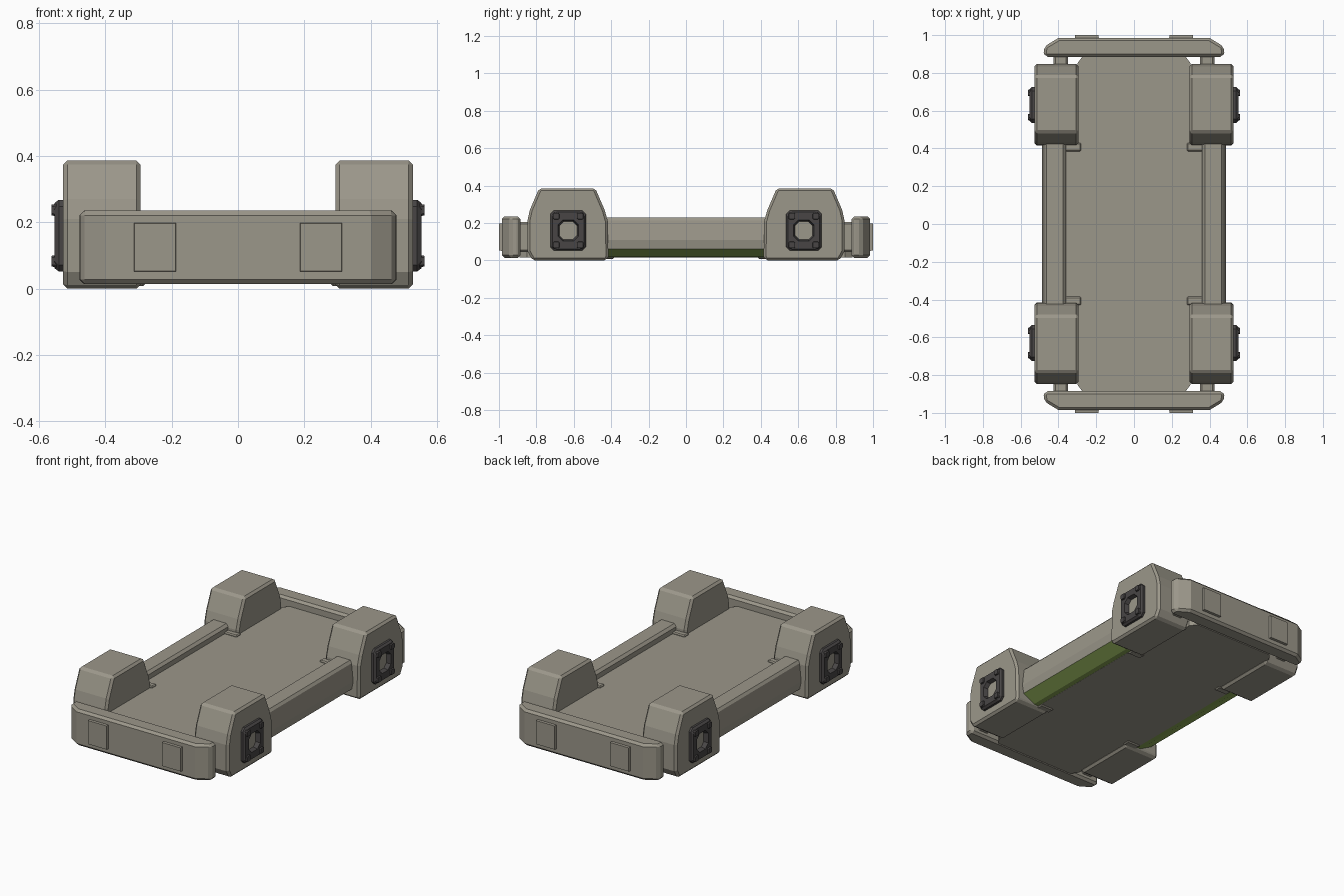
import bpy, bmesh, math
from mathutils import Vector

if "Cube" in bpy.data.objects:
    bpy.data.objects.remove(bpy.data.objects["Cube"])


def material(name, rgb):
    m = bpy.data.materials.new(name)
    m.diffuse_color = (*rgb, 1)
    m.use_nodes = True
    m.node_tree.nodes["Principled BSDF"].inputs["Base Color"].default_value = m.diffuse_color
    return m


HULL = material("warm grey hull", (0.33, 0.31, 0.255))
DARK = material("dark hub", (0.065, 0.06, 0.06))
GREEN = material("green glow", (0.25, 0.38, 0.09))


def finish(name, bm, mat, bevel=0.0):
    bmesh.ops.recalc_face_normals(bm, faces=bm.faces[:])
    me = bpy.data.meshes.new(name)
    bm.to_mesh(me)
    bm.free()
    ob = bpy.data.objects.new(name, me)
    bpy.context.collection.objects.link(ob)
    me.materials.append(mat)
    if bevel:
        b = ob.modifiers.new("bevel", 'BEVEL')
        b.width, b.segments, b.limit_method = bevel, 1, 'ANGLE'
        b.angle_limit = math.radians(35)
    return ob


def prism(name, pts, axis, a, b, mat, bevel=0.0, inset=0.0):
    """Extrude a 2D profile along an axis; inset shrinks the far end."""
    place = {'x': lambda u, v, w: (w, u, v),
             'y': lambda u, v, w: (u, w, v),
             'z': lambda u, v, w: (u, v, w)}[axis]
    cu = (min(p[0] for p in pts) + max(p[0] for p in pts)) / 2
    cv = (min(p[1] for p in pts) + max(p[1] for p in pts)) / 2
    bm = bmesh.new()
    lo = [bm.verts.new(place(u, v, a)) for u, v in pts]
    hi = [bm.verts.new(place(cu + (u - cu) * (1 - inset), cv + (v - cv) * (1 - inset), b))
          for u, v in pts]
    n = len(pts)
    bm.faces.new(lo)
    bm.faces.new(hi)
    for i in range(n):
        j = (i + 1) % n
        bm.faces.new((lo[i], lo[j], hi[j], hi[i]))
    return finish(name, bm, mat, bevel)


def rect(u0, u1, v0, v1):
    return [(u0, v0), (u1, v0), (u1, v1), (u0, v1)]


def cut_square(cy, cz, hy, hz, c):
    """Rectangle with clipped corners, eight points."""
    q = [(hy, -hz + c), (hy, hz - c), (hy - c, hz), (-hy + c, hz),
         (-hy, hz - c), (-hy, -hz + c), (-hy + c, -hz), (hy - c, -hz)]
    return [(cy + u, cz + v) for u, v in q]


# Deck: narrow between the pods, wide in the middle
half = [(0.27, -0.89), (0.30, -0.85), (0.30, -0.42), (0.37, -0.40),
        (0.37, 0.40), (0.30, 0.42), (0.30, 0.85), (0.27, 0.89)]
prism("deck", half + [(-x, y) for x, y in reversed(half)], 'z', 0.015, 0.185, HULL)

for sx, side in ((1, "right"), (-1, "left")):
    # Side rail with a green sloping underside
    rail = [(0.36, 0.015), (0.40, 0.018), (0.478, 0.06), (0.487, 0.11),
            (0.474, 0.215), (0.462, 0.23), (0.375, 0.23), (0.36, 0.215)]
    ob = prism(side + "_rail", [(sx * x, z) for x, z in rail], 'y', -0.44, 0.44, HULL)
    ob.data.materials.append(GREEN)
    for f in ob.data.polygons:
        if abs(f.normal.y) < 0.5 and f.normal.z < -0.3 and f.center.z < 0.07:
            f.material_index = 1

    for sy, end in ((1, "rear"), (-1, "front")):
        tag = f"{end}_{side}"
        # Wheel-like pod
        pod = [(0.425, 0.0), (0.415, 0.02), (0.418, 0.21), (0.435, 0.27), (0.485, 0.386),
               (0.785, 0.386), (0.835, 0.27), (0.848, 0.21), (0.848, 0.05), (0.82, 0.0)]
        prism(tag + "_pod", [(sy * y, z) for y, z in pod], 'x',
              sx * 0.293, sx * 0.527, HULL, 0.013)

        # Dark hub frame with an octagonal opening
        cy, cz = sy * 0.63, 0.16
        outer = cut_square(cy, cz, 0.095, 0.108, 0.02)
        top = cut_square(cy, cz, 0.085, 0.098, 0.022)
        rim = cut_square(cy, cz, 0.055, 0.057, 0.027)
        inner = cut_square(cy, cz, 0.047, 0.049, 0.023)
        bm = bmesh.new()
        rings = [[bm.verts.new((sx * x, u, v)) for u, v in loop] for x, loop in
                 ((0.52, outer), (0.54, outer), (0.553, top), (0.553, rim), (0.528, inner))]
        for r0, r1 in zip(rings, rings[1:]):
            for i in range(8):
                j = (i + 1) % 8
                bm.faces.new((r0[i], r0[j], r1[j], r1[i]))
        finish(tag + "_hub_frame", bm, DARK)

        # Raised clips on the hub corners
        for dy in (-1, 1):
            for dz in (-1, 1):
                u, v = cy + dy * 0.064, cz + dz * 0.077
                prism(tag + "_hub_clip", cut_square(u, v, 0.02, 0.02, 0.007), 'x',
                      sx * 0.54, sx * 0.562, DARK, inset=0.2)

        # Strut joining pod and bumper
        prism(tag + "_strut", rect(sx * 0.35, sx * 0.425, 0.045, 0.205), 'y',
              sy * 0.80, sy * 0.90, HULL, 0.01)

        # Pad on the bumper face
        prism(tag + "_bumper_pad", rect(sx * 0.185, sx * 0.315, 0.05, 0.2), 'y',
              sy * 0.97, sy * 1.0, HULL, inset=0.04)

        # Small bracket under the deck corner
        prism(tag + "_bracket", rect(sx * 0.28, sx * 0.37, sy * 0.385, sy * 0.43), 'z',
              0.008, 0.195, HULL, 0.006)

# Bumpers with clipped corners
for sy, end in ((1, "rear"), (-1, "front")):
    plan = [(0.47, 0.885), (0.478, 0.905), (0.474, 0.94), (0.40, 0.985)]
    pts = [(x, sy * y) for x, y in plan] + [(-x, sy * y) for x, y in reversed(plan)]
    prism(end + "_bumper", pts, 'z', 0.014, 0.235, HULL, 0.014)
